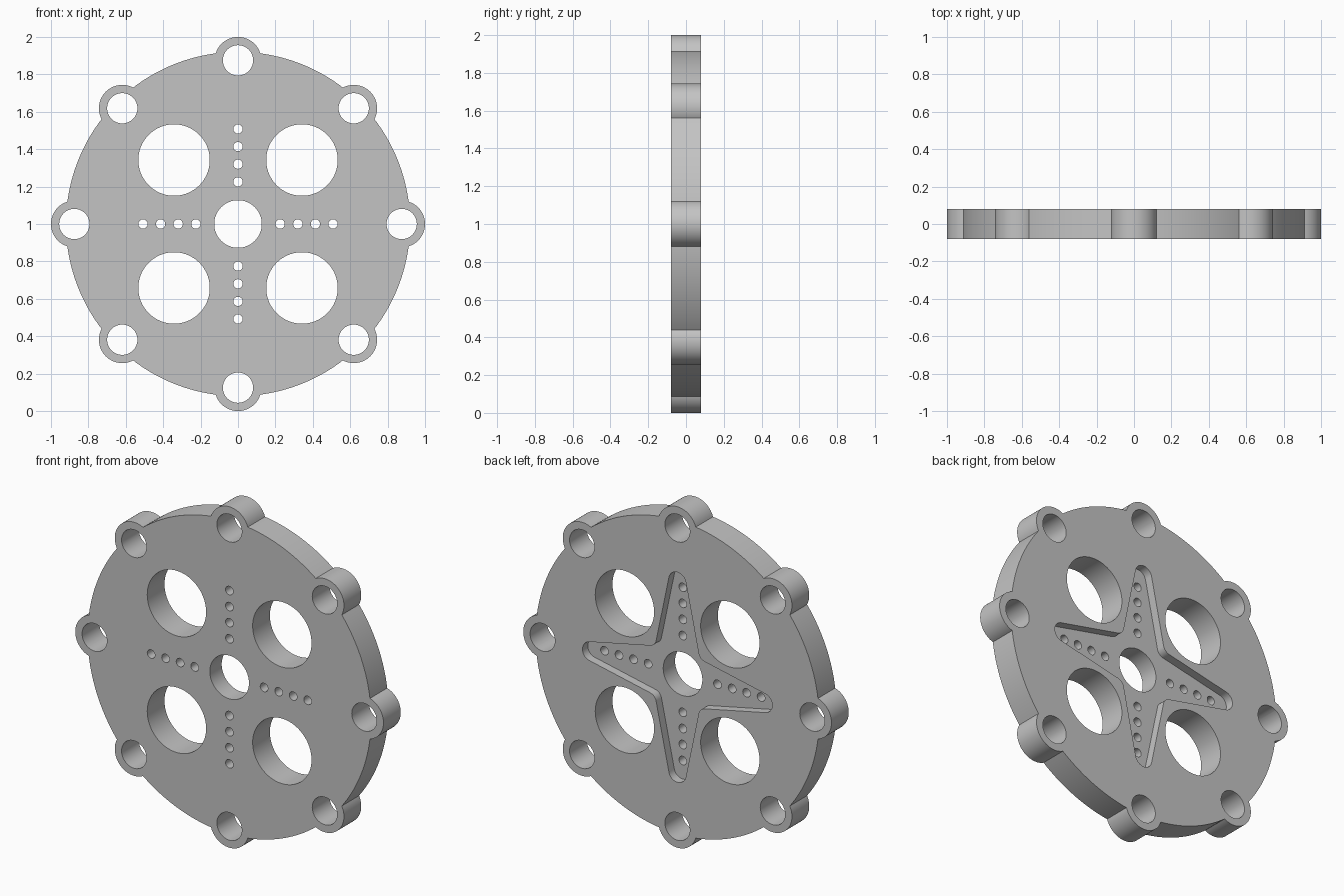
import bpy, bmesh, math
from mathutils import Matrix, Vector

if "Cube" in bpy.data.objects:
    bpy.data.objects.remove(bpy.data.objects["Cube"])

HALF = 0.08          # half thickness of the plate
POCKET = 0.05        # depth of the star pocket in the back
CENTRE = Vector((0, 0, 1))


def new_object(name, bm):
    bmesh.ops.recalc_face_normals(bm, faces=bm.faces)
    mesh = bpy.data.meshes.new(name)
    bm.to_mesh(mesh)
    bm.free()
    obj = bpy.data.objects.new(name, mesh)
    bpy.context.collection.objects.link(obj)
    return obj


def add_cylinder(bm, x, z, radius, half, segments):
    matrix = Matrix.Translation(CENTRE + Vector((x, 0, z))) @ Matrix.Rotation(math.pi / 2, 4, 'X')
    bmesh.ops.create_cone(bm, cap_ends=True, segments=segments, radius1=radius,
                          radius2=radius, depth=2 * half, matrix=matrix)


def polar(radius, degrees):
    a = math.radians(degrees)
    return radius * math.cos(a), radius * math.sin(a)


def arc(cx, cz, radius, start, end, steps):
    points = []
    for i in range(steps + 1):
        x, z = polar(radius, start + (end - start) * i / steps)
        points.append((cx + x, cz + z))
    return points


# Round plate
bm = bmesh.new()
add_cylinder(bm, 0, 0, 0.92, HALF, 160)
plate = new_object("wheel_plate", bm)

# Eight lugs around the rim
bm = bmesh.new()
for k in range(8):
    add_cylinder(bm, *polar(0.875, 45 * k), 0.125, HALF, 64)
lugs = new_object("rim_lugs", bm)

# Through holes: hub, lug holes, large lightening holes, rows of small holes
bm = bmesh.new()
add_cylinder(bm, 0, 0, 0.127, 0.2, 64)
for k in range(8):
    add_cylinder(bm, *polar(0.875, 45 * k), 0.081, 0.2, 48)
for k in range(4):
    add_cylinder(bm, *polar(0.342 * math.sqrt(2), 45 + 90 * k), 0.191, 0.2, 80)
    for r in (0.225, 0.32, 0.414, 0.508):
        add_cylinder(bm, *polar(r, 90 * k), 0.025, 0.2, 24)
holes = new_object("hole_cutter", bm)

# Four-armed star pocket with rounded tips and rounded inner corners
bm = bmesh.new()
quarter = arc(0.187, 0.187, 0.05, 258, 192, 10) + arc(0, 0.56, 0.056, 12, 168, 16)
outline = []
for k in range(4):
    turn = Matrix.Rotation(math.radians(90 * k), 2)
    outline += [turn @ Vector(p) for p in quarter]
floor = bm.faces.new([bm.verts.new((p.x, HALF - POCKET, p.y + 1)) for p in outline])
top = bmesh.ops.extrude_face_region(bm, geom=[floor])
bmesh.ops.translate(bm, vec=(0, 0.2, 0),
                    verts=[v for v in top["geom"] if isinstance(v, bmesh.types.BMVert)])
star = new_object("star_pocket_cutter", bm)

# Join the lugs and cut the pocket and holes
for tool, operation in ((lugs, 'UNION'), (star, 'DIFFERENCE'), (holes, 'DIFFERENCE')):
    mod = plate.modifiers.new(tool.name, 'BOOLEAN')
    mod.object = tool
    mod.operation = operation
    mod.solver = 'EXACT'
    tool.hide_render = True
bpy.context.view_layer.update()
result = bpy.data.meshes.new_from_object(plate.evaluated_get(bpy.context.evaluated_depsgraph_get()))
plate.modifiers.clear()
plate.data = result
for tool in (lugs, star, holes):
    bpy.data.objects.remove(tool)

# Plain grey metal
grey = bpy.data.materials.new("grey_metal")
grey.diffuse_color = (0.55, 0.55, 0.55, 1)
grey.use_nodes = True
grey.node_tree.nodes["Principled BSDF"].inputs["Base Color"].default_value = grey.diffuse_color
plate.data.materials.clear()
plate.data.materials.append(grey)

# Smooth round walls, sharp rims
bpy.ops.object.select_all(action='DESELECT')
plate.select_set(True)
bpy.context.view_layer.objects.active = plate
bpy.ops.object.shade_smooth_by_angle(angle=math.radians(25))
